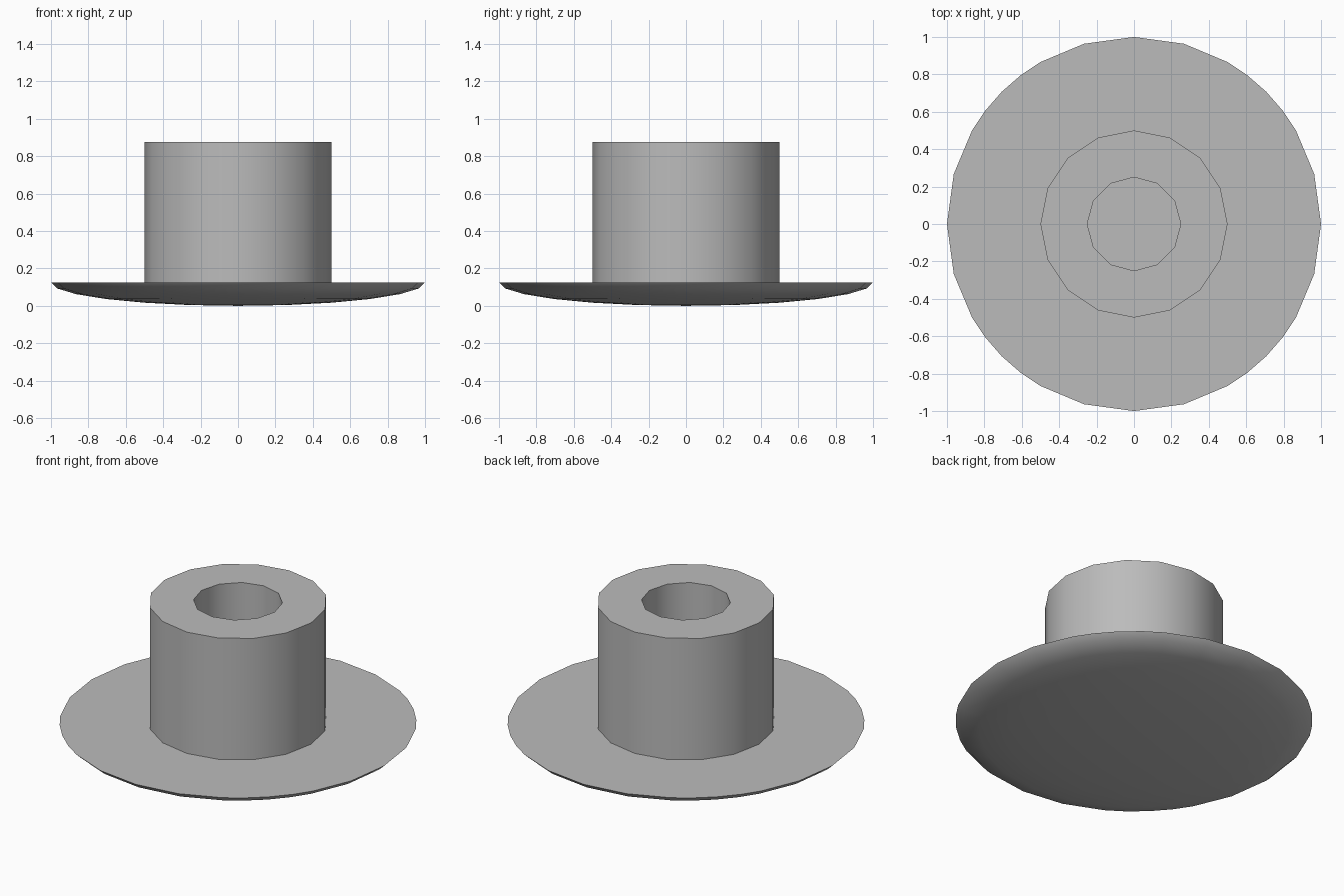
import bpy, bmesh
from math import radians, sin, cos, pi

if "Cube" in bpy.data.objects:
    bpy.data.objects.remove(bpy.data.objects["Cube"], do_unlink=True)

grey = bpy.data.materials.new("mid grey")
grey.use_nodes = True
grey.diffuse_color = (0.5, 0.5, 0.5, 1)
grey.node_tree.nodes["Principled BSDF"].inputs["Base Color"].default_value = (0.5, 0.5, 0.5, 1)

RIM_Z, TOP_Z = 0.125, 0.875


def ring(bm, radius, z, angles):
    return [bm.verts.new((radius * cos(a), radius * sin(a), z)) for a in angles]


def even(sides):
    return [2 * pi * i / sides for i in range(sides)]


def bridge(bm, a, b):
    n = len(a)
    for i in range(n):
        j = (i + 1) % n
        bm.faces.new((a[i], a[j], b[j], b[i]))


def finish(bm, name):
    bmesh.ops.recalc_face_normals(bm, faces=bm.faces)
    mesh = bpy.data.meshes.new(name)
    bm.to_mesh(mesh)
    bm.free()
    mesh.materials.append(grey)
    obj = bpy.data.objects.new(name, mesh)
    bpy.context.collection.objects.link(obj)
    bpy.ops.object.select_all(action="DESELECT")
    obj.select_set(True)
    bpy.context.view_layer.objects.active = obj
    bpy.ops.object.shade_smooth_by_angle(angle=radians(35))


# Shallow dish: flat top over a squashed half sphere
quarter = (0, 15.5, 30, 37, 45, 53, 60, 74.5)
rim_angles = [radians(q + 90 * k) for k in range(4) for q in quarter]
bm = bmesh.new()
rings = [ring(bm, cos(t), RIM_Z * (1 - sin(t)), rim_angles)
         for t in (radians(15 * i) for i in range(6))]
bm.faces.new(rings[0])
for upper, lower in zip(rings, rings[1:]):
    bridge(bm, upper, lower)
pole = bm.verts.new((0, 0, 0))
for i, v in enumerate(rings[-1]):
    bm.faces.new((v, rings[-1][i - 1], pole))
finish(bm, "dish")

# Hollow stem: sixteen-sided outside, twelve-sided bore down to the dish
bm = bmesh.new()
outer, bore = even(16), even(12)
outer_top = ring(bm, 0.5, TOP_Z, outer)
bore_top = ring(bm, 0.25, TOP_Z, bore)
bridge(bm, ring(bm, 0.5, RIM_Z, outer), outer_top)
bridge(bm, bore_top, ring(bm, 0.25, RIM_Z, bore))
lip = [e for e in bm.edges
       if all(v in outer_top for v in e.verts) or all(v in bore_top for v in e.verts)]
bmesh.ops.bridge_loops(bm, edges=lip)
finish(bm, "hollow_stem")
